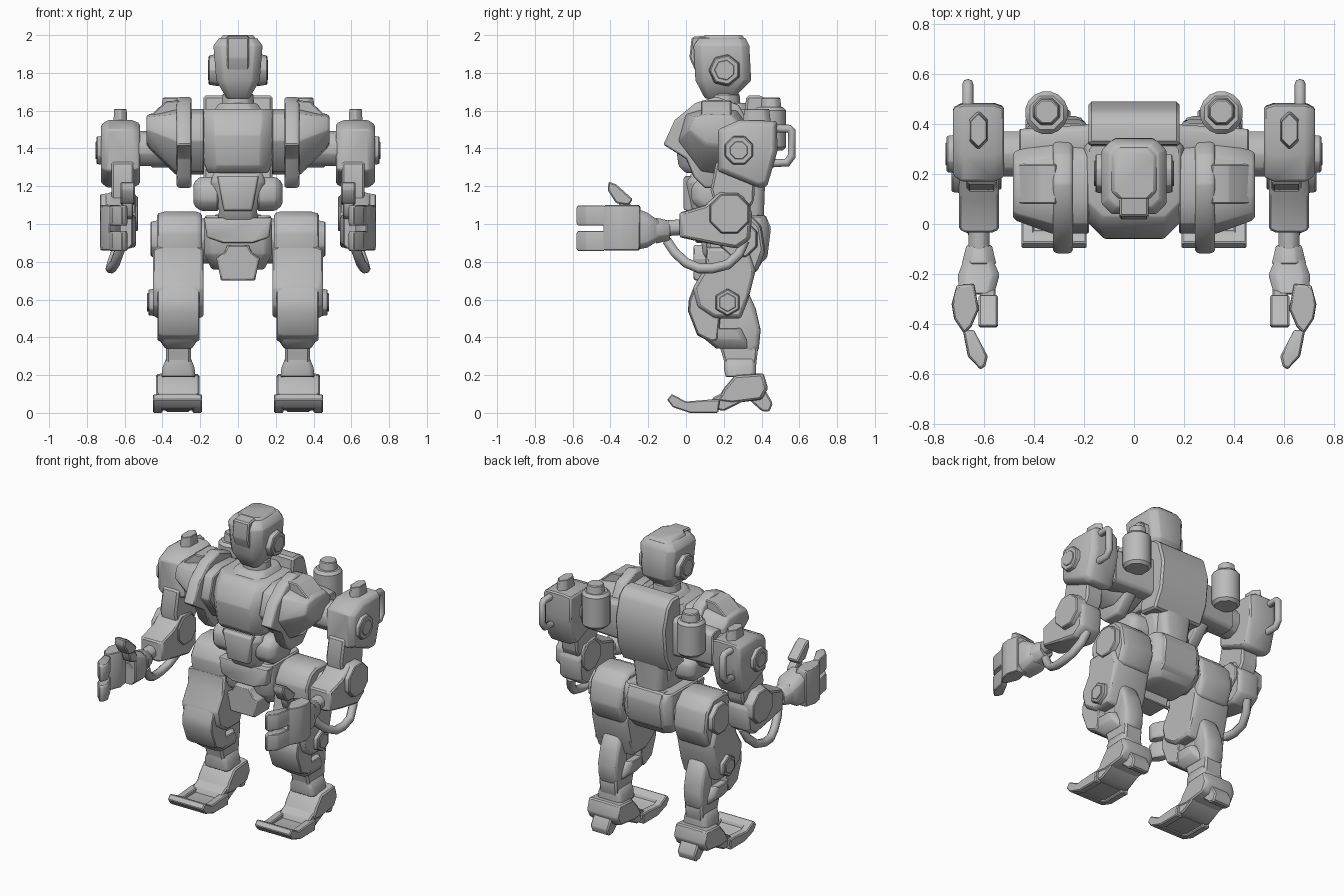
import bpy, bmesh, math
from mathutils import Vector

grey = bpy.data.materials.new("plain_grey")
grey.diffuse_color = (0.5, 0.5, 0.5, 1)


def place(axis, t, a, b):
    return {"x": (t, a, b), "y": (a, t, b), "z": (a, b, t)}[axis]


def finish(name, bm, bevel, mirror):
    bmesh.ops.recalc_face_normals(bm, faces=bm.faces)
    if bevel:
        sharp = [e for e in bm.edges if e.calc_face_angle(0) > 0.5]
        bmesh.ops.bevel(bm, geom=sharp, offset=bevel, segments=1, affect="EDGES", clamp_overlap=True)
    mesh = bpy.data.meshes.new(name)
    bm.to_mesh(mesh)
    bm.free()
    mesh.materials.append(grey)
    ob = bpy.data.objects.new(name, mesh)
    bpy.context.collection.objects.link(ob)
    bpy.ops.object.select_all(action="DESELECT")
    ob.select_set(True)
    bpy.context.view_layer.objects.active = ob
    bpy.ops.object.shade_smooth_by_angle(angle=math.radians(30))
    if mirror:
        ob.modifiers.new("mirror", "MIRROR").use_axis[0] = True
    return ob


def skin(name, rings, bevel, mirror):
    """Join equal-length rings of points into a capped solid."""
    bm = bmesh.new()
    vs = [[bm.verts.new(p) for p in r] for r in rings]
    n = len(vs[0])
    for r, s in zip(vs, vs[1:]):
        for i in range(n):
            bm.faces.new((r[i], r[(i + 1) % n], s[(i + 1) % n], s[i]))
    bm.faces.new(vs[0][::-1])
    bm.faces.new(vs[-1])
    return finish(name, bm, bevel, mirror)


def loft(name, axis, sections, bevel=0.005, mirror=True):
    """Chamfered rectangles (t, a0, a1, b0, b1, chamfer) along an axis."""
    rings = []
    for t, a0, a1, b0, b1, c in sections:
        pts = [(a0 + c, b0), (a1 - c, b0), (a1, b0 + c), (a1, b1 - c),
               (a1 - c, b1), (a0 + c, b1), (a0, b1 - c), (a0, b0 + c)]
        rings.append([place(axis, t, a, b) for a, b in pts])
    return skin(name, rings, bevel, mirror)


def prism(name, axis, profile, stations, bevel=0.007, mirror=True):
    """Profile swept along an axis; stations are (t, scale) or (t, scale_a, scale_b, shift_b)."""
    ca = sum(p[0] for p in profile) / len(profile)
    cb = sum(p[1] for p in profile) / len(profile)
    rings = []
    for t, sa, *more in stations:
        sb, db = more if more else (sa, 0)
        rings.append([place(axis, t, ca + (a - ca) * sa, cb + db + (b - cb) * sb) for a, b in profile])
    return skin(name, rings, bevel, mirror)


def rod(name, p0, p1, r0, r1=None, n=8, bevel=0.005, mirror=True):
    p0, p1 = Vector(p0), Vector(p1)
    q = (p1 - p0).to_track_quat("Z", "Y")
    rings = [[p + q @ Vector((r * math.cos((i + .5) * math.tau / n), r * math.sin((i + .5) * math.tau / n), 0))
              for i in range(n)] for p, r in ((p0, r0), (p1, r1 or r0))]
    return skin(name, rings, bevel, mirror)


def hose(name, points, r):
    cu = bpy.data.curves.new(name, "CURVE")
    cu.dimensions = "3D"
    cu.bevel_depth, cu.bevel_resolution, cu.use_fill_caps = r, 2, True
    sp = cu.splines.new("POLY")
    sp.points.add(len(points) - 1)
    for sp_point, p in zip(sp.points, points):
        sp_point.co = (*p, 1)
    cu.materials.append(grey)
    ob = bpy.data.objects.new(name, cu)
    bpy.context.collection.objects.link(ob)
    ob.modifiers.new("mirror", "MIRROR").use_axis[0] = True


# Head, visor, ears and neck
loft("head", "z", [(1.665, -.06, .06, .10, .25, .02), (1.76, -.115, .115, .05, .345, .04),
                   (1.945, -.13, .13, .04, .335, .04), (1.985, -.10, .10, .07, .315, .03)], .005, False)
prism("visor", "x", [(.03, 1.99), (.13, 2.0), (.13, 1.84), (.05, 1.81), (.018, 1.88)],
      [(-.058, 1), (.058, 1)], .008, False)
loft("crown", "z", [(1.95, -.11, .11, .10, .32, .03), (2.0, -.082, .082, .10, .30, .03)], .005, False)
rod("ear", (.1, .205, 1.815), (.155, .205, 1.815), .09, .08, 7)
rod("ear_cap", (.15, .205, 1.815), (.16, .205, 1.815), .055, n=7, bevel=.003)
rod("neck", (0, .2, 1.52), (0, .2, 1.69), .10, .085, 10, .006, False)
loft("collar", "z", [(1.55, -.16, .16, .03, .35, .06), (1.64, -.10, .10, .08, .34, .05)], .008, False)

# Chest, back pack and back cylinders
loft("chest", "z", [(1.27, -.16, .16, .0, .34, .04), (1.31, -.175, .175, -.04, .36, .06),
                    (1.47, -.20, .20, -.06, .38, .08), (1.56, -.20, .20, -.02, .38, .07),
                    (1.61, -.185, .185, .03, .36, .06)], .006, False)
prism("back_pack", "x", [(.27, 1.22), (.41, 1.2), (.47, 1.32), (.49, 1.5), (.45, 1.64), (.40, 1.68),
                         (.32, 1.68)], [(-.182, 1), (.182, 1)], .012, False)
rod("back_cylinder", (.35, .445, 1.39), (.35, .445, 1.62), .092, n=8, bevel=.018)
rod("cylinder_cap", (.35, .45, 1.6), (.35, .45, 1.67), .062, .052, 8)
loft("cylinder_bracket", "x", [(.15, .28, .40, 1.30, 1.56, .02), (.46, .26, .38, 1.30, 1.52, .02)])

# Shoulder shield, pauldron with fin, and axle
prism("shoulder_shield", "x", [(-.12, 1.42), (-.06, 1.55), (.05, 1.64), (.16, 1.675), (.28, 1.63), (.35, 1.5),
                               (.32, 1.3), (.22, 1.19), (.1, 1.19), (.04, 1.25), (.0, 1.345)],
      [(.245, .97), (.26, 1), (.31, 1), (.325, .96)], .006)
prism("pauldron", "x", [(-.04, 1.44), (.0, 1.58), (.1, 1.61), (.27, 1.6), (.34, 1.5), (.32, 1.31),
                        (.2, 1.26), (.08, 1.28)],
      [(.18, 1), (.33, 1), (.47, .75, .52, .05), (.485, .68, .42, .055)], .006)
prism("pauldron_fin", "y", [(.31, 1.5), (.31, 1.655), (.38, 1.65), (.47, 1.57), (.44, 1.5)],
      [(.08, 1), (.24, 1)], .006)
rod("shoulder_axle", (.3, .28, 1.4), (.56, .28, 1.4), .095, n=10)

# Outer shoulder housing with knob, disc and grab handle
prism("shoulder_housing", "x", [(.17, 1.5), (.28, 1.55), (.48, 1.545), (.485, 1.39), (.43, 1.2), (.39, 1.19),
                                (.17, 1.28)], [(.52, .9), (.56, 1), (.69, 1), (.725, .86)], .008)
rod("shoulder_disc", (.7, .28, 1.39), (.75, .28, 1.39), .085, .078, 8)
rod("shoulder_disc_center", (.74, .28, 1.39), (.755, .28, 1.39), .05, n=8, bevel=.003)
loft("shoulder_knob", "z", [(1.53, .585, .66, .3, .45, .03), (1.61, .59, .655, .31, .44, .03)], .005)
hose("grab_handle", [(.665, .45, 1.505), (.665, .545, 1.505), (.665, .56, 1.49), (.665, .56, 1.36),
                     (.665, .535, 1.325), (.665, .43, 1.32)], .022)

# Upper arm, elbow and forearm
prism("upper_arm", "x", [(.16, 1.33), (.37, 1.33), (.36, 1.12), (.3, 1.03), (.17, 1.05), (.13, 1.18)],
      [(.55, 1), (.67, 1)], .012)
rod("elbow_disc", (.66, .23, 1.055), (.73, .23, 1.055), .12, .11, 8)
rod("elbow_inner", (.53, .23, 1.055), (.57, .23, 1.055), .1, n=8)
prism("forearm", "x", [(-.035, 1.06), (.1, 1.1), (.18, 1.17), (.3, 1.15), (.35, 1.06), (.34, .92), (.27, .87),
                       (.1, .9), (-.035, .93)], [(.54, .94), (.57, 1), (.67, 1), (.70, .94)], .008)
rod("wrist", (.62, .0, .985), (.62, -.28, .965), .045, n=8)
rod("wrist_cuff", (.62, -.085, .965), (.62, -.16, .965), .055, .075, 8)
hose("arm_hose", [(.61, -.10, .91), (.63, -.06, .85), (.65, .0, .795), (.67, .07, .765), (.675, .14, .765),
                  (.67, .22, .785), (.65, .28, .84), (.63, .31, .91)], .027)

# Hand: palm, finger root, two fingers and thumb
loft("palm", "y", [(-.14, .565, .68, .915, 1.015, .02), (-.205, .538, .705, .875, 1.06, .03),
                   (-.28, .56, .70, .86, 1.09, .03)])
prism("finger_root", "z", [(.71, -.245), (.64, -.24), (.62, -.34), (.65, -.41), (.68, -.44), (.72, -.38),
                           (.73, -.32)], [(.86, .93), (.88, 1), (1.085, 1), (1.10, .93)], .004)
for label, z in (("upper", 1.045), ("lower", .91)):
    prism(label + "_finger_tip", "z", [(.685, -.425), (.64, -.425), (.585, -.53), (.595, -.57), (.615, -.582),
                                       (.665, -.53)], [(z - .054, .9), (z - .04, 1), (z + .04, 1), (z + .054, .9)],
          .004)
prism("thumb_base", "x", [(-.27, 1.08), (-.34, 1.15), (-.36, 1.12), (-.33, 1.04), (-.25, 1.02)],
      [(.555, 1), (.615, 1)], .006)
prism("thumb_tip", "x", [(-.305, 1.1), (-.28, 1.13), (-.37, 1.21), (-.41, 1.225), (-.415, 1.18), (-.37, 1.11)],
      [(.545, 1), (.622, 1)])

# Belly and side pistons
loft("belly", "z", [(1.0, -.11, .11, .06, .34, .04), (1.07, -.10, .10, .03, .36, .03),
                    (1.22, -.145, .145, .0, .38, .04), (1.27, -.13, .13, .03, .36, .03)], .006, False)
prism("belly_plate", "y", [(-.11, 1.255), (.11, 1.255), (.075, 1.07), (-.075, 1.07)],
      [(.06, 1), (.0, 1), (-.012, .9)], .004, False)
loft("waist_lobe", "x", [(.1, .03, .28, 1.07, 1.25, .05), (.2, .03, .27, 1.07, 1.25, .05),
                         (.235, .07, .24, 1.1, 1.22, .03)], .01)
loft("spine", "z", [(.98, -.09, .09, .28, .41, .03), (1.26, -.12, .12, .28, .42, .03)], .01, False)

# Pelvis, front flap and hip axle
loft("pelvis", "z", [(.76, -.14, .14, .16, .38, .04), (.84, -.18, .18, .09, .43, .04),
                     (.98, -.18, .18, .07, .44, .04), (1.045, -.175, .175, .10, .42, .03)], .008, False)
prism("front_flap", "y", [(-.055, .89), (.055, .89), (.075, .85), (.115, .82), (.09, .7), (-.09, .7),
                          (-.115, .82), (-.075, .85)], [(.04, .94), (.055, 1), (.2, 1)], .005, False)
prism("belt", "y", [(-.18, 1.035), (.18, 1.035), (.165, .93), (.08, .9), (-.08, .9), (-.165, .93)],
      [(.12, 1), (.06, 1), (.05, .94)], .004, False)
prism("tail_plate", "x", [(.3, 1.04), (.42, 1.05), (.45, .98), (.43, .82), (.38, .78), (.3, .8)],
      [(-.13, 1), (.13, 1)], .01, False)
rod("hip_axle", (.1, .27, .91), (.3, .27, .91), .12, n=10)

# Thigh, hip disc and knee
prism("thigh_upper", "x", [(.1, .96), (.15, 1.04), (.21, 1.065), (.33, 1.06), (.4, .99), (.42, .86), (.38, .75),
                           (.2, .7), (.12, .78)], [(.19, .93), (.22, 1), (.39, 1), (.43, .93)], .01)
rod("hip_disc", (.41, .28, .92), (.462, .28, .92), .11, .1, 8)
prism("thigh_lower", "x", [(.11, .88), (.33, .88), (.37, .76), (.33, .6), (.29, .5), (.15, .5), (.06, .56),
                           (.035, .66), (.1, .77)], [(.182, .94), (.21, 1), (.42, 1), (.45, .92)], .008)
rod("knee_disc", (.42, .22, .585), (.475, .22, .585), .078, .07, 6)
rod("knee_disc_center", (.47, .22, .585), (.482, .22, .585), .05, n=6, bevel=.003)
prism("knee_plate", "x", [(.04, .665), (.12, .67), (.19, .58), (.17, .38), (.14, .37), (.06, .41), (.01, .54),
                          (.015, .6)], [(.205, .93), (.235, 1), (.395, 1), (.425, .93)], .005)

# Shin with flared top, and rounded calf
prism("shin", "x", [(.14, .52), (.33, .52), (.38, .33), (.37, .24), (.33, .2), (.21, .21), (.2, .28),
                    (.17, .38)], [(.25, 1), (.38, 1)], .012)
loft("shin_flare", "z", [(.34, .245, .385, .16, .34, .02), (.39, .21, .42, .10, .32, .03),
                         (.45, .205, .425, .09, .29, .03)])
loft("ankle_cuff", "z", [(.19, .225, .405, .21, .37, .02), (.24, .23, .40, .2, .37, .02),
                         (.29, .25, .38, .2, .37, .02)])
prism("calf", "x", [(.25, .64), (.33, .64), (.37, .55), (.395, .44), (.385, .33), (.34, .3), (.25, .36)],
      [(.245, .8), (.27, 1), (.36, 1), (.385, .8)], .01)

# Foot: ankle block, heel, and framed toe plate
prism("ankle", "x", [(.2, .13), (.26, .2), (.41, .21), (.435, .13), (.4, .07), (.24, .05), (.16, .06)],
      [(.205, .93), (.24, 1), (.40, 1), (.435, .93)], .008)
prism("heel", "x", [(.3, .1), (.42, .12), (.46, .05), (.44, .005), (.4, .01)], [(.255, 1), (.385, 1)], .008)
prism("midfoot", "x", [(.12, .025), (.14, .08), (.24, .13), (.34, .1), (.3, .06), (.2, .01)],
      [(.21, 1), (.43, 1)], .008)
toe = [(-.1, .07), (-.075, .1), (.0, .06), (.12, .07), (.18, .07), (.17, .0), (.02, .0), (-.07, .03)]
for label, x0, x1 in (("inner", .19, .24), ("outer", .40, .45)):
    prism(label + "_toe_rail", "x", toe, [(x0, 1), (x1, 1)], .006)
prism("toe_panel", "x", [(-.06, .07), (.0, .045), (.16, .045), (.16, .015), (.02, .015), (-.06, .045)],
      [(.22, 1), (.42, 1)], 0)
prism("toe_front_bar", "x", [(-.1, .07), (-.075, .1), (-.03, .076), (-.02, .02), (-.07, .03)],
      [(.21, 1), (.43, 1)], .005)
